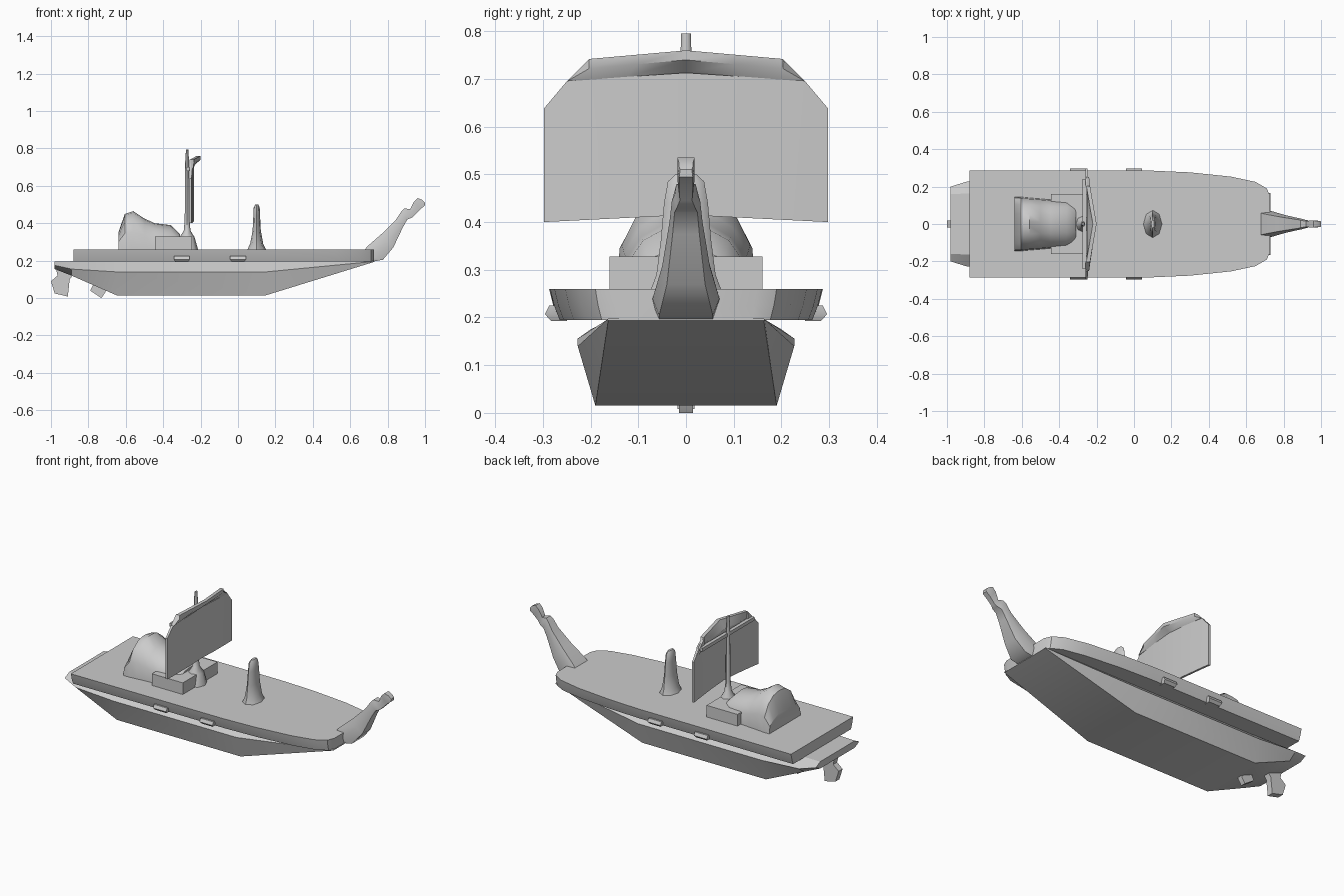
import bpy, math
from mathutils import Vector


def make(name, verts, faces, angle=35):
    me = bpy.data.meshes.new(name)
    me.from_pydata([tuple(v) for v in verts], [], faces)
    me.validate()
    ob = bpy.data.objects.new(name, me)
    bpy.context.collection.objects.link(ob)
    bpy.ops.object.select_all(action='DESELECT')
    ob.select_set(True)
    bpy.context.view_layer.objects.active = ob
    bpy.ops.object.mode_set(mode='EDIT')
    bpy.ops.mesh.select_all(action='SELECT')
    bpy.ops.mesh.remove_doubles(threshold=0.0005)
    bpy.ops.mesh.normals_make_consistent(inside=False)
    bpy.ops.object.mode_set(mode='OBJECT')
    bpy.ops.object.shade_smooth_by_angle(angle=math.radians(angle))
    return ob


def loft(name, rings, angle=35):
    """Skin a list of equal rings and cap both ends."""
    n = len(rings[0])
    faces = [(i * n + j, i * n + (j + 1) % n, (i + 1) * n + (j + 1) % n, (i + 1) * n + j)
             for i in range(len(rings) - 1) for j in range(n)]
    last = (len(rings) - 1) * n
    faces += [tuple(range(n)), tuple(range(last, last + n))]
    return make(name, [v for r in rings for v in r], faces, angle)


def mirror_ring(x, half):
    """Full ring at x from half section points (y, z), bottom to top."""
    return [(x, y, z) for y, z in half] + [(x, -y, z) for y, z in reversed(half)]


def box(name, x0, x1, y0, y1, z0, z1):
    return loft(name, [[(x0, y0, z), (x1, y0, z), (x1, y1, z), (x0, y1, z)] for z in (z0, z1)])


# Hull: chined section, raked stern and long bow ramp
mid = [(0.19, 0.015), (0.227, 0.14), (0.163, 0.197)]
loft("hull", [
    mirror_ring(-0.98, [(0.16, 0.155), (0.20, 0.175), (0.16, 0.195)]),
    mirror_ring(-0.89, [(0.18, 0.12), (0.228, 0.155), (0.163, 0.197)]),
    mirror_ring(-0.65, mid),
    mirror_ring(0.15, mid),
    mirror_ring(0.73, [(0.163, 0.194), (0.165, 0.196), (0.163, 0.198)]),
], 30)

# Deck slab: outline slightly narrower along the bottom
outline = [(-0.88, 0.287), (0.1, 0.285), (0.3, 0.276), (0.52, 0.253),
           (0.65, 0.225), (0.71, 0.19), (0.727, 0.15)]
loft("deck", [mirror_ring(x, [(w * 0.93, 0.195), (w * 0.97, 0.225), (w, 0.26)])
              for x, w in outline])

# Side fenders
for s in (-1, 1):
    for x in (-0.3, 0.0):
        loft("side_fender", [[(x - a, s * 0.25, z), (x + a, s * 0.25, z),
                              (x + a, s * y, z), (x - a, s * y, z)]
                             for a, y, z in ((0.035, 0.283, 0.193), (0.042, 0.296, 0.207),
                                             (0.042, 0.287, 0.225))])

# Stern rudder
rudder = [(-0.98, 0.19), (-0.965, 0.12), (-1.0, 0.09), (-0.98, 0.025),
          (-0.91, 0.008), (-0.9, 0.1), (-0.87, 0.14), (-0.87, 0.19)]
loft("rudder", [[(x, y, z) for x, z in rudder] for y in (-0.018, 0.018)])

# Keel fin under the stern slope
fin = [(-0.79, 0.04), (-0.73, 0.0), (-0.71, 0.03), (-0.7, 0.07), (-0.77, 0.08)]
loft("keel_fin", [[(x, y, z) for x, z in fin] for y in (-0.015, 0.015)])

# Cabin block and humped shelter behind it
box("cabin_block", -0.445, -0.245, -0.16, 0.16, 0.25, 0.328)
hump = [(-0.64, 0.145, 0.35), (-0.605, 0.145, 0.45), (-0.56, 0.14, 0.465),
        (-0.50, 0.135, 0.425), (-0.445, 0.13, 0.40), (-0.36, 0.125, 0.39), (-0.31, 0.11, 0.34)]
rings = []
for x, w, top in hump:
    h = top - 0.26
    rings.append(mirror_ring(x, [(w, 0.255), (w * 0.96, 0.26 + h * 0.45), (w * 0.72, 0.26 + h * 0.78),
                                 (w * 0.38, 0.26 + h * 0.96), (w * 0.08, top)]))
loft("shelter", rings, 40)


def spar(name, cx, levels, n=8):
    """Rounded upright from (z, half x, half y) levels."""
    loft(name, [[(cx + a * math.cos(2 * math.pi * i / n), b * math.sin(2 * math.pi * i / n), z)
                 for i in range(n)] for z, a, b in levels], 50)


# Mast with flared foot, and the forward post
spar("mast", -0.272, [(0.255, 0.06, 0.06), (0.325, 0.04, 0.045), (0.36, 0.018, 0.022),
                      (0.42, 0.013, 0.015), (0.74, 0.01, 0.012), (0.795, 0.006, 0.01)])
spar("fore_post", 0.1, [(0.255, 0.052, 0.075), (0.29, 0.035, 0.062), (0.36, 0.022, 0.053),
                        (0.44, 0.018, 0.046), (0.485, 0.016, 0.038), (0.5, 0.008, 0.022)])

# Sail: gently billowed panel with clipped upper corners
ys = [-0.298, -0.25, -0.12, 0, 0.12, 0.25, 0.298]
tops = [0.638, 0.695, 0.705, 0.713, 0.705, 0.695, 0.638]


def billow(y):
    return -0.255 + 0.015 * (1 - (y / 0.3) ** 2)


loft("sail", [[(billow(y) - 0.006, y, 0.415 - abs(y) * 0.05), (billow(y) + 0.006, y, 0.415 - abs(y) * 0.05),
               (billow(y) + 0.006, y, t), (billow(y) - 0.006, y, t)] for y, t in zip(ys, tops)])

# Upper sail flap leaning forward from the head of the sail
flap = []
for y in (-1, -0.5, 0, 0.5, 1):
    x1 = -0.2 - 0.035 * abs(y)
    zt = 0.76 - 0.018 * abs(y)
    zb = 0.713 - 0.018 * abs(y)
    flap.append([(-0.25, y * 0.25, zb), (-0.24, y * 0.25, zb), (x1, y * 0.203, zt - 0.02),
                 (x1, y * 0.203, zt), (x1 - 0.02, y * 0.203, zt)])
loft("sail_flap", flap)
for s in (-1, 1):
    loft("sail_edge", [[(x, s * y, z) for x, y, z in
                        ((a, 0.2, 0.742), (a, 0.25, 0.69), (a, 0.298, 0.638), (a, 0.2, 0.69))]
                       for a in (-0.26, -0.25)])

# Yard across the back of the sail
loft("yard", [[(-0.265 + a, y, 0.69 + b) for a, b in ((-0.01, -0.01), (0.01, -0.01), (0.01, 0.01), (-0.01, 0.01))]
              for y in (-0.24, 0.24)])

# Figurehead: (upper x, z, lower x, z, half width lower, half width upper)
neck = [(0.67, 0.25, 0.72, 0.195, 0.07, 0.06), (0.69, 0.275, 0.775, 0.205, 0.07, 0.055),
        (0.77, 0.345, 0.83, 0.27, 0.05, 0.04), (0.845, 0.42, 0.88, 0.375, 0.035, 0.028),
        (0.875, 0.465, 0.905, 0.42, 0.03, 0.024), (0.89, 0.48, 0.93, 0.43, 0.024, 0.02),
        (0.92, 0.475, 0.945, 0.445, 0.016, 0.014), (0.94, 0.515, 0.975, 0.475, 0.018, 0.018),
        (0.96, 0.535, 1.0, 0.495, 0.018, 0.018), (0.985, 0.525, 1.0, 0.51, 0.015, 0.015)]
loft("figurehead", [[(a, wu, b), (a, -wu, b), ((a + c) / 2, -wl, (b + d) / 2), (c, -wl * 0.8, d),
                     (c, wl * 0.8, d), ((a + c) / 2, wl, (b + d) / 2)]
                    for a, b, c, d, wl, wu in neck], 40)
